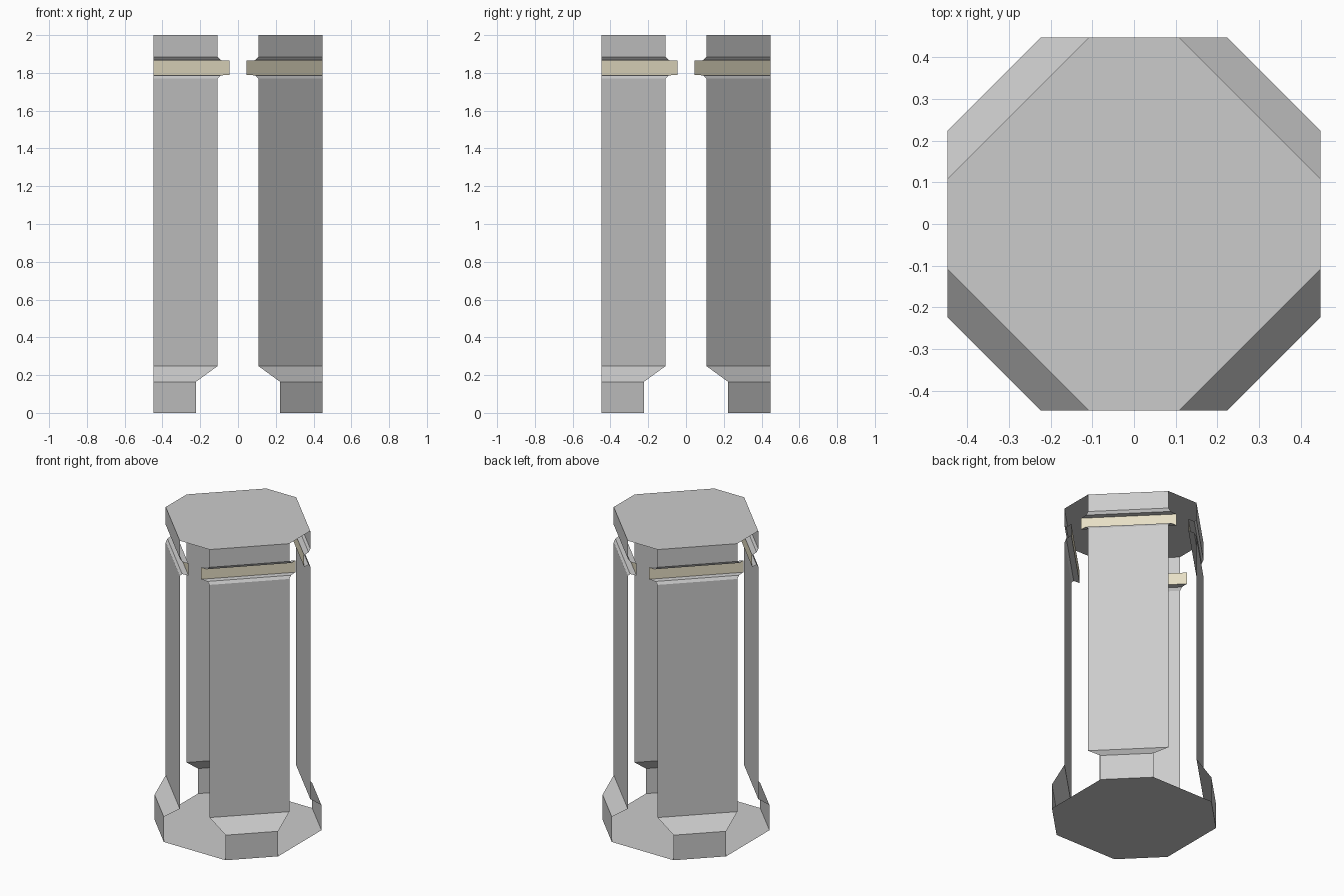
import bpy

if "Cube" in bpy.data.objects:
    bpy.data.objects.remove(bpy.data.objects["Cube"])

R = 0.447  # half width of the pillar

# Corner profile: (where the diagonal cut meets the side, height)
PROFILE = [(0.2235, 0.0), (0.2235, 0.164), (0.108, 0.248), (0.108, 1.769),
           (0.091, 1.787), (0.045, 1.789), (0.045, 1.866), (0.091, 1.867),
           (0.108, 1.884), (0.108, 2.0)]
STRIP = 5  # profile segment that is the cream strip


def make(name, verts, faces, mat=None):
    me = bpy.data.meshes.new(name)
    me.from_pydata(verts, [], faces)
    if mat:
        me.materials.append(mat)
    ob = bpy.data.objects.new(name, me)
    bpy.context.collection.objects.link(ob)
    return ob


def turn(p, k):
    x, y, z = p
    for _ in range(k):
        x, y = -y, x
    return (x, y, z)


def edge(c, z, k):
    return [turn((c, -R, z), k), turn((R, -c, z), k)]


def panels(name, segments, k, mat=None):
    # Each segment is one flat diagonal face; neighbours share an edge
    verts, faces = [], []
    for i in segments:
        n = len(verts)
        a, b = edge(*PROFILE[i], k)
        d, c = edge(*PROFILE[i + 1], k)
        verts += [a, b, c, d]
        faces.append((n, n + 1, n + 2, n + 3))
    make(name, verts, faces, mat)


cream = bpy.data.materials.new("cream")
cream.diffuse_color = (0.80, 0.74, 0.56, 1)
cream.use_nodes = True
cream.node_tree.nodes["Principled BSDF"].inputs["Base Color"].default_value = cream.diffuse_color

# Four diagonal walls with foot and groove, each with a strip in the groove
walls = [i for i in range(len(PROFILE) - 1) if i != STRIP]
for k, side in enumerate(("front_right", "back_right", "back_left", "front_left")):
    panels("wall_" + side, walls, k)
    panels("strip_" + side, [STRIP], k, cream)

# Octagonal floor and roof plates; the straight sides stay open
for name, (c, z), flip in (("floor_plate", PROFILE[0], True),
                           ("roof_plate", PROFILE[-1], False)):
    ring = [p for k in range(4) for p in edge(c, z, k)]
    make(name, ring[::-1] if flip else ring, [tuple(range(8))])
